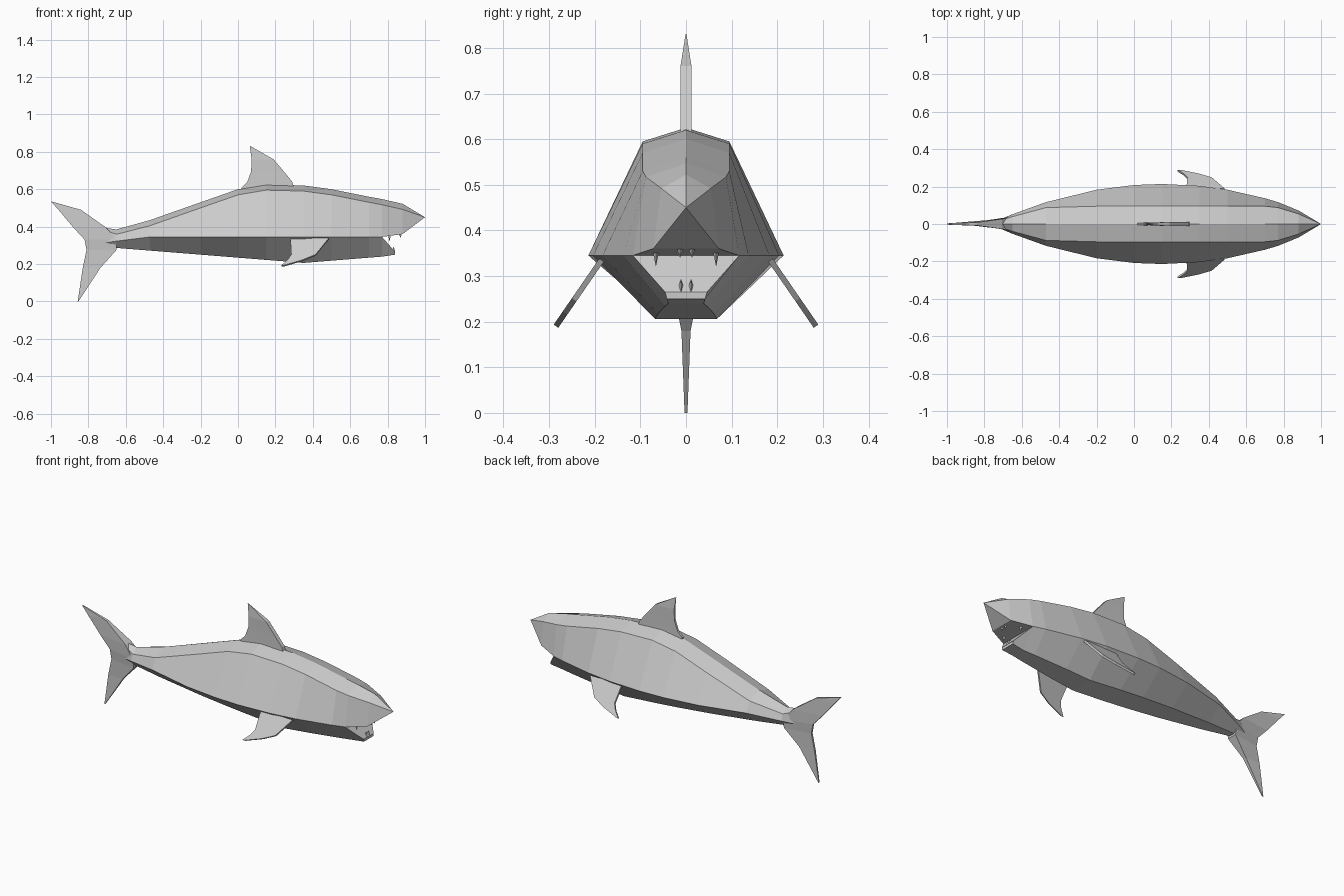
import bpy, bmesh
from mathutils import Vector

cube = bpy.data.objects.get("Cube")
if cube:
    bpy.data.objects.remove(cube, do_unlink=True)

grey = bpy.data.materials.new("plain grey")
grey.use_nodes = True
grey.diffuse_color = (0.6, 0.6, 0.6, 1)
shader = grey.node_tree.nodes["Principled BSDF"]
shader.inputs["Base Color"].default_value = grey.diffuse_color


def finish(name, bm):
    """Turn a bmesh into a flat shaded grey object."""
    bmesh.ops.recalc_face_normals(bm, faces=bm.faces)
    mesh = bpy.data.meshes.new(name)
    bm.to_mesh(mesh)
    bm.free()
    mesh.materials.append(grey)
    obj = bpy.data.objects.new(name, mesh)
    bpy.context.collection.objects.link(obj)
    return obj


def loft(name, rings):
    """Bridge rings of equal point count and close both ends."""
    bm = bmesh.new()
    loops = [[bm.verts.new(point) for point in ring] for ring in rings]
    for first, second in zip(loops, loops[1:]):
        for i in range(len(first)):
            bm.faces.new((first[i - 1], first[i], second[i], second[i - 1]))
    bm.faces.new(loops[0])
    bm.faces.new(loops[-1])
    bmesh.ops.remove_doubles(bm, verts=bm.verts, dist=0.0005)
    return finish(name, bm)


def mirrored_ring(x, half_outline):
    """Close a half outline of (y, z) points with its mirror image."""
    left = [(x, y, z) for y, z in half_outline]
    right = [(x, -y, z) for y, z in reversed(half_outline) if y or z < top_limit]
    return left + right


def back_outline(top, half, side_z):
    """Ridge, shoulder and widest point of a section."""
    shoulder = (min(0.095, 0.75 * half), top - min(0.03, half / 2))
    return [shoulder, (half, side_z)], (0, top)


def section(x, top, half, side_z, belly=()):
    """Full section: ridge point followed by mirrored outline."""
    outline, ridge = back_outline(top, half, side_z)
    outline.extend(belly)
    left = [(x, y, z) for y, z in outline]
    right = [(x, -y, z) for y, z in reversed(outline)]
    return [(x, *ridge)] + left + right


def half_width(x):
    return 0.214 * (1 - ((x - 0.15) / 0.92) ** 2)


def side_height(x):
    return min(0.345, 0.345 + (x + 0.5) * 0.15)


def belly_edge(x):
    return half_width(x) / 3, 0.206 + 0.08 * abs(x - 0.35)


# Body follows the line of the back
back_line = [(-0.72, 0.395), (-0.65, 0.385), (-0.47, 0.435), (-0.2, 0.53), (0, 0.6),
             (0.15, 0.625), (0.35, 0.62), (0.5, 0.6), (0.7, 0.56), (0.77, 0.547)]
loft("body", [section(x, top, half_width(x), side_height(x), [belly_edge(x)])
              for x, top in back_line])

# Snout overhanging the open mouth
mouth_x, mouth_top = back_line[-1]
mouth_half, mouth_z = half_width(mouth_x), side_height(mouth_x)
loft("snout", [
    section(mouth_x, mouth_top, mouth_half, mouth_z),
    section(0.88, 0.522, 0.072, 0.36),
    section(1, 0.45, 0, 0.45),
])


# Lower jaw with a sloping mouth floor
def jaw_ring(x, rim, base):
    corners = [rim, base]
    left = [(x, y, z) for y, z in corners]
    right = [(x, -y, z) for y, z in reversed(corners)]
    return left + right


loft("lower_jaw", [
    jaw_ring(mouth_x, (mouth_half, mouth_z), belly_edge(mouth_x)),
    jaw_ring(0.84, (0.046, 0.265), (0.042, 0.25)),
])


def upright_fin(name, rows, thickness):
    """Fin in the middle plane from rows of height, rear x and front x."""
    rings = []
    for z, rear, front in rows:
        thick = thickness(z)
        thin = min(thick, 0.006)
        rings.append([(rear, -thin, z), (front, -thick, z),
                      (front, thick, z), (rear, thin, z)])
    return loft(name, rings)


# Tail fin is thickest at its root, dorsal fin tapers near its tip
upright_fin("tail_fin",
            [(0, -0.857, -0.853), (0.18, -0.83, -0.735), (0.275, -0.81, -0.65),
             (0.33, -0.82, -0.65), (0.395, -0.88, -0.705), (0.49, -0.96, -0.84),
             (0.535, -1, -0.998)],
            lambda z: 0.04 * max(0.08, 1 - abs(z - 0.33) / 0.2))
upright_fin("dorsal_fin",
            [(0.56, 0.02, 0.3), (0.61, 0.02, 0.3), (0.64, 0.05, 0.29),
             (0.695, 0.07, 0.245), (0.76, 0.073, 0.19), (0.83, 0.063, 0.067)],
            lambda z: min(0.012, 0.001 + (0.83 - z) * 0.16))

# Side fins slope outward and down
fin_span = [(0, 0.28, 0.485), (0.6, 0.285, 0.415), (0.8, 0.265, 0.345), (1, 0.233, 0.245)]
for side, label in ((1, "left"), (-1, "right")):
    root = Vector((0, side * 0.185, 0.335))
    slope = Vector((0, side * 0.1, -0.145))
    offset = Vector((0, side * 0.005, 0.0035))
    rings = []
    for along, rear, front in fin_span:
        back = root + slope * along + Vector((rear, 0, 0))
        lead = root + slope * along + Vector((front, 0, 0))
        rings.append([back - offset, lead - offset, lead + offset, back + offset])
    loft(label + "_side_fin", rings)


# Teeth are three-sided spikes in mirrored pairs
def tooth_pair(name, x, y, root_z, length, radius):
    for side, label in ((1, "left_"), (-1, "right_")):
        centre = Vector((x, side * y, root_z))
        corners = [Vector((radius, 0, 0)), Vector((-radius, -radius, 0)),
                   Vector((-radius, radius, 0))]
        tip = centre + Vector((0, 0, length))
        loft(label + name, [[centre + corner for corner in corners], [tip, tip, tip]])


tooth_pair("upper_front_tooth", 0.868, 0.013, 0.364, -0.024, 0.009)
tooth_pair("upper_side_tooth", 0.81, 0.066, 0.35, -0.03, 0.006)
tooth_pair("lower_front_tooth", 0.832, 0.011, 0.264, 0.03, 0.009)
